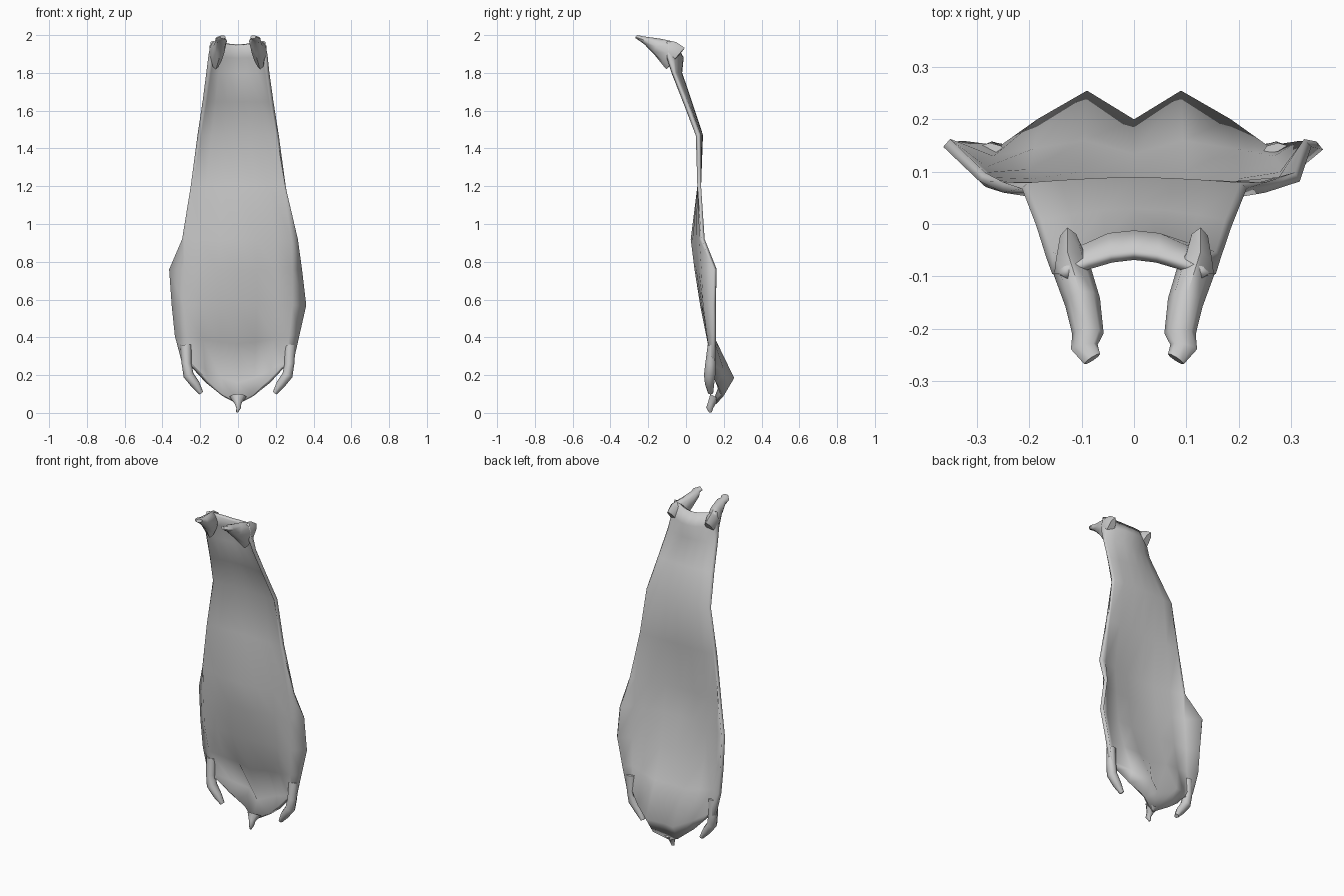
import bpy, bmesh, math
from mathutils import Vector


def finish(bm, name, angle=60):
    bmesh.ops.recalc_face_normals(bm, faces=bm.faces)
    me = bpy.data.meshes.new(name)
    bm.to_mesh(me)
    bm.free()
    ob = bpy.data.objects.new(name, me)
    bpy.context.collection.objects.link(ob)
    bpy.ops.object.select_all(action='DESELECT')
    ob.select_set(True)
    bpy.context.view_layer.objects.active = ob
    bpy.ops.object.shade_smooth_by_angle(angle=math.radians(angle))
    return ob


def tube(name, path, sides=8):
    """Loft ellipses along a path of (x, y, z, half width, half height)."""
    bm = bmesh.new()
    pts = [Vector(p[:3]) for p in path]
    rings = []
    for i, p in enumerate(path):
        t = (pts[min(i + 1, len(pts) - 1)] - pts[max(i - 1, 0)]).normalized()
        ref = Vector((0, 0, 1)) if abs(t.z) < 0.75 else Vector((0, 1, 0))
        side = t.cross(ref).normalized()
        up = side.cross(t)
        rings.append([bm.verts.new(pts[i] + side * p[3] * math.cos(a) + up * p[4] * math.sin(a))
                      for a in (2 * math.pi * k / sides for k in range(sides))])
    for a, b in zip(rings, rings[1:]):
        for k in range(sides):
            n = (k + 1) % sides
            bm.faces.new((a[k], a[n], b[n], b[k]))
    bm.faces.new(rings[0])
    bm.faces.new(rings[-1])
    return finish(bm, name)


# Hide sheet: z, edge lift, half width, centre y, pleat y, edge y, left rim x, right rim x, rim y
rows = [
    (1.945, 0.02, 0.125, -0.060, -0.065, -0.09, 0.135, 0.135, -0.10),
    (1.88, 0.01, 0.135, -0.022, -0.027, -0.07, 0.148, 0.148, -0.10),
    (1.80, 0.00, 0.150, -0.030, -0.033, -0.06, 0.160, 0.158, -0.07),
    (1.65, 0.00, 0.170, 0.020, 0.017, 0.00, 0.180, 0.180, -0.01),
    (1.47, 0.00, 0.200, 0.080, 0.078, 0.07, 0.208, 0.210, 0.06),
    (1.20, 0.00, 0.240, 0.070, 0.070, 0.07, 0.250, 0.252, 0.07),
    (0.92, 0.00, 0.280, 0.035, 0.045, 0.08, 0.290, 0.312, 0.09),
    (0.76, 0.00, 0.283, 0.055, 0.063, 0.09, 0.358, 0.332, 0.155),
    (0.57, 0.00, 0.285, 0.085, 0.090, 0.10, 0.345, 0.355, 0.15),
    (0.37, 0.04, 0.270, 0.125, 0.150, 0.12, 0.330, 0.320, 0.15),
    (0.16, 0.11, 0.255, 0.190, 0.245, 0.14, 0.295, 0.290, 0.145),
    (0.05, 0.19, 0.235, 0.150, 0.190, 0.13, 0.255, 0.255, 0.14),
]
bm = bmesh.new()
grid = []
for z, lift, w, yc, yp, ye, xl, xr, yr in rows:
    line = [(-xl, yr, z + lift)]
    for u in (-1, -0.7, -0.35, 0, 0.35, 0.7, 1):
        a = abs(u)
        y = {0: yc, 0.35: yp, 0.7: (yp + ye) / 2, 1: ye}[a]
        line.append((u * w, y, z + lift * a ** 1.4))
    line.append((xr, yr, z + lift))
    grid.append([bm.verts.new(p) for p in line])
for a, b in zip(grid, grid[1:]):
    for i in range(len(a) - 1):
        bm.faces.new((a[i], a[i + 1], b[i + 1], b[i]))
cape = finish(bm, "hide_cape")
mod = cape.modifiers.new("thickness", 'SOLIDIFY')
mod.thickness = 0.02
mod.offset = 0

for name, s in (("left", -1), ("right", 1)):
    # Forelimb reaching forward from the collar, tapering to a hooked paw
    tube(name + "_forelimb", [
        (s * 0.122, -0.055, 1.875, 0.022, 0.075),
        (s * 0.118, -0.09, 1.905, 0.036, 0.07),
        (s * 0.098, -0.15, 1.94, 0.034, 0.045),
        (s * 0.088, -0.21, 1.97, 0.030, 0.022),
        (s * 0.095, -0.235, 1.98, 0.026, 0.015),
        (s * 0.080, -0.258, 1.99, 0.018, 0.010)])
    # Hind limb hanging at the lower corner, with a bent foot
    tube(name + "_hind_limb", [
        (s * 0.275, 0.135, 0.36, 0.03, 0.02),
        (s * 0.272, 0.13, 0.26, 0.026, 0.028),
        (s * 0.262, 0.125, 0.20, 0.028, 0.03),
        (s * 0.225, 0.125, 0.15, 0.024, 0.024),
        (s * 0.195, 0.13, 0.105, 0.012, 0.014)])

# Small tail tip at the bottom centre
tube("tail", [(0, 0.155, 0.085, 0.045, 0.03), (0, 0.135, 0.05, 0.018, 0.02),
              (0.003, 0.125, 0.025, 0.012, 0.018), (-0.005, 0.13, 0.003, 0.005, 0.008)])
